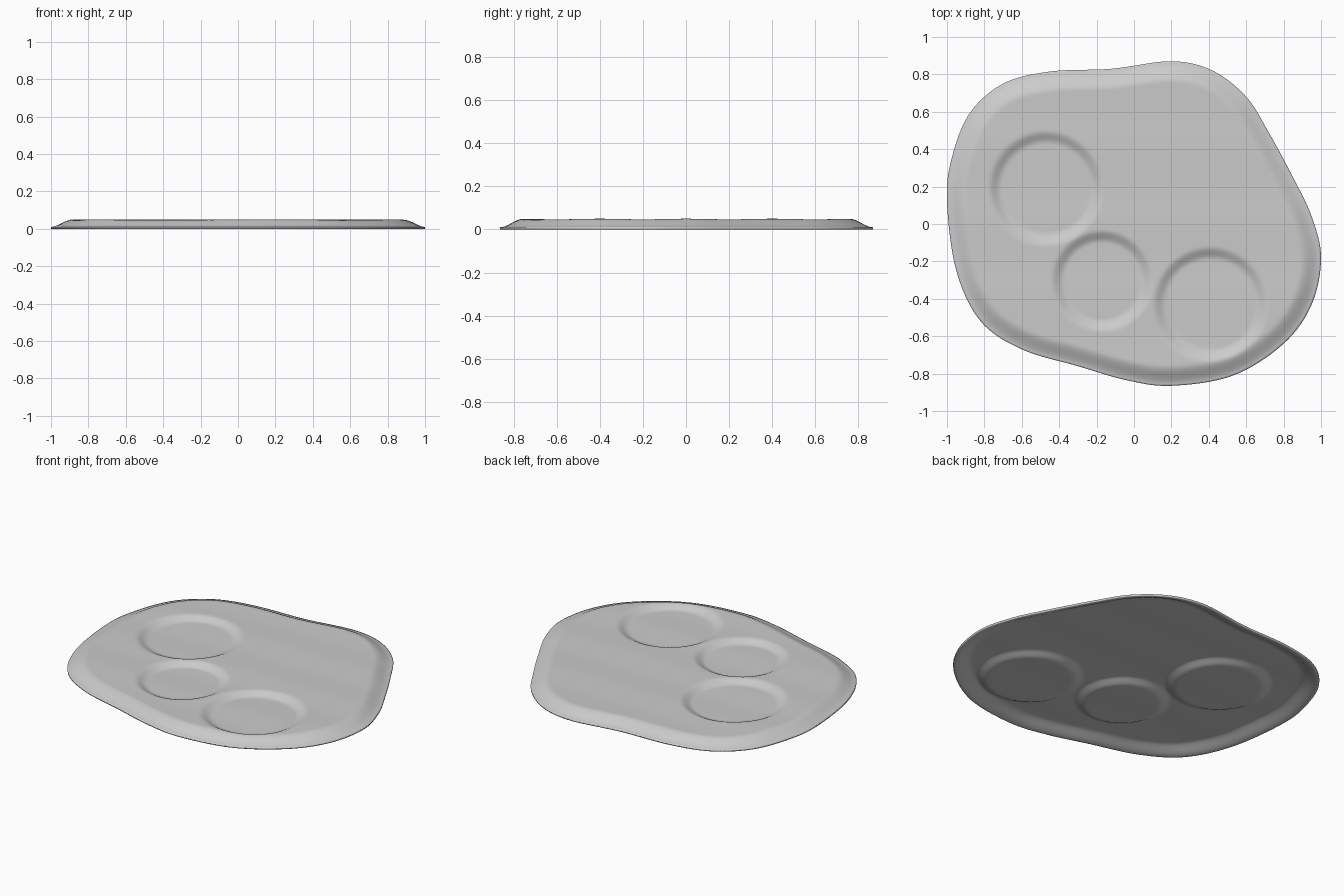
import bpy, bmesh, math
from mathutils import Vector, kdtree

cube = bpy.data.objects.get("Cube")
if cube:
    bpy.data.objects.remove(cube, do_unlink=True)

# Outline control points, clockwise from the back
OUTLINE = [(0.2, 0.87), (0.42, 0.82), (0.6, 0.68), (0.72, 0.49), (0.85, 0.25),
           (0.95, 0.04), (1.0, -0.18), (0.95, -0.43), (0.8, -0.64), (0.53, -0.81),
           (0.2, -0.865), (-0.04, -0.835), (-0.3, -0.76), (-0.6, -0.67), (-0.82, -0.52),
           (-0.95, -0.25), (-1.0, 0.12), (-0.975, 0.35), (-0.88, 0.59), (-0.7, 0.75),
           (-0.45, 0.815), (-0.12, 0.83)]
# Round hollows: centre x, centre y, outer radius
HOLLOWS = [(-0.47, 0.19, 0.31), (-0.17, -0.305, 0.275), (0.41, -0.43, 0.31)]
EDGE_Z, TOP_Z, RIM_WIDTH = 0.01, 0.05, 0.11
HOLLOW_DEPTH, WALL_WIDTH = 0.025, 0.07
RINGS = 90


def smoothstep(t):
    t = min(max(t, 0.0), 1.0)
    return t * t * (3 - 2 * t)


def closed_spline(points, steps):
    """Smooth closed curve through the points."""
    pts = [Vector((x, y, 0)) for x, y in points]
    n, curve = len(pts), []
    for i in range(n):
        a, b, c, d = (pts[(i + k) % n] for k in (-1, 0, 1, 2))
        for s in range(steps):
            t = s / steps
            curve.append(0.5 * (2 * b + (c - a) * t + (2 * a - 5 * b + 4 * c - d) * t ** 2
                                + (3 * b - a - 3 * c + d) * t ** 3))
    return curve


dense = closed_spline(OUTLINE, 120)
tree = kdtree.KDTree(len(dense))
for i, p in enumerate(dense):
    tree.insert(p, i)
tree.balance()


def height(p):
    """Sloping rim, faintly wavy top and sunken round hollows."""
    rim = smoothstep(tree.find(p)[2] / RIM_WIDTH)
    z = EDGE_Z + (TOP_Z - EDGE_Z) * rim
    z += 0.0015 * rim * (math.cos(5 * math.pi * p.y) - 1)
    sink = max(smoothstep((r - math.hypot(p.x - x, p.y - y)) / WALL_WIDTH)
               for x, y, r in HOLLOWS)
    return z - HOLLOW_DEPTH * sink * rim


# Tray sheet made of concentric rings
outline = closed_spline(OUTLINE, 11)
bm = bmesh.new()
centre = bm.verts.new((0, 0, height(Vector((0, 0, 0)))))
rings = []
for k in range(1, RINGS + 1):
    ring = []
    for p in outline:
        q = p * (k / RINGS)
        ring.append(bm.verts.new((q.x, q.y, height(q))))
    rings.append(ring)
count = len(outline)
for i in range(count):
    j = (i + 1) % count
    bm.faces.new((centre, rings[0][j], rings[0][i]))
    for inner, outer in zip(rings, rings[1:]):
        bm.faces.new((inner[i], inner[j], outer[j], outer[i]))
bmesh.ops.recalc_face_normals(bm, faces=bm.faces)
if sum(f.normal.z for f in bm.faces) < 0:
    bmesh.ops.reverse_faces(bm, faces=bm.faces)
mesh = bpy.data.meshes.new("tray")
bm.to_mesh(mesh)
bm.free()
tray = bpy.data.objects.new("tray", mesh)
bpy.context.collection.objects.link(tray)

# Plain grey finish
grey = bpy.data.materials.new("plain_grey")
grey.use_nodes = True
grey.diffuse_color = (0.6, 0.6, 0.6, 1)
grey.node_tree.nodes["Principled BSDF"].inputs["Base Color"].default_value = (0.6, 0.6, 0.6, 1)
mesh.materials.append(grey)

# Smooth shading and a thin wall below the sheet
bpy.ops.object.select_all(action='DESELECT')
tray.select_set(True)
bpy.context.view_layer.objects.active = tray
wall = tray.modifiers.new("thickness", 'SOLIDIFY')
wall.thickness = EDGE_Z
wall.offset = -1
bpy.ops.object.shade_smooth_by_angle(angle=math.radians(40))
